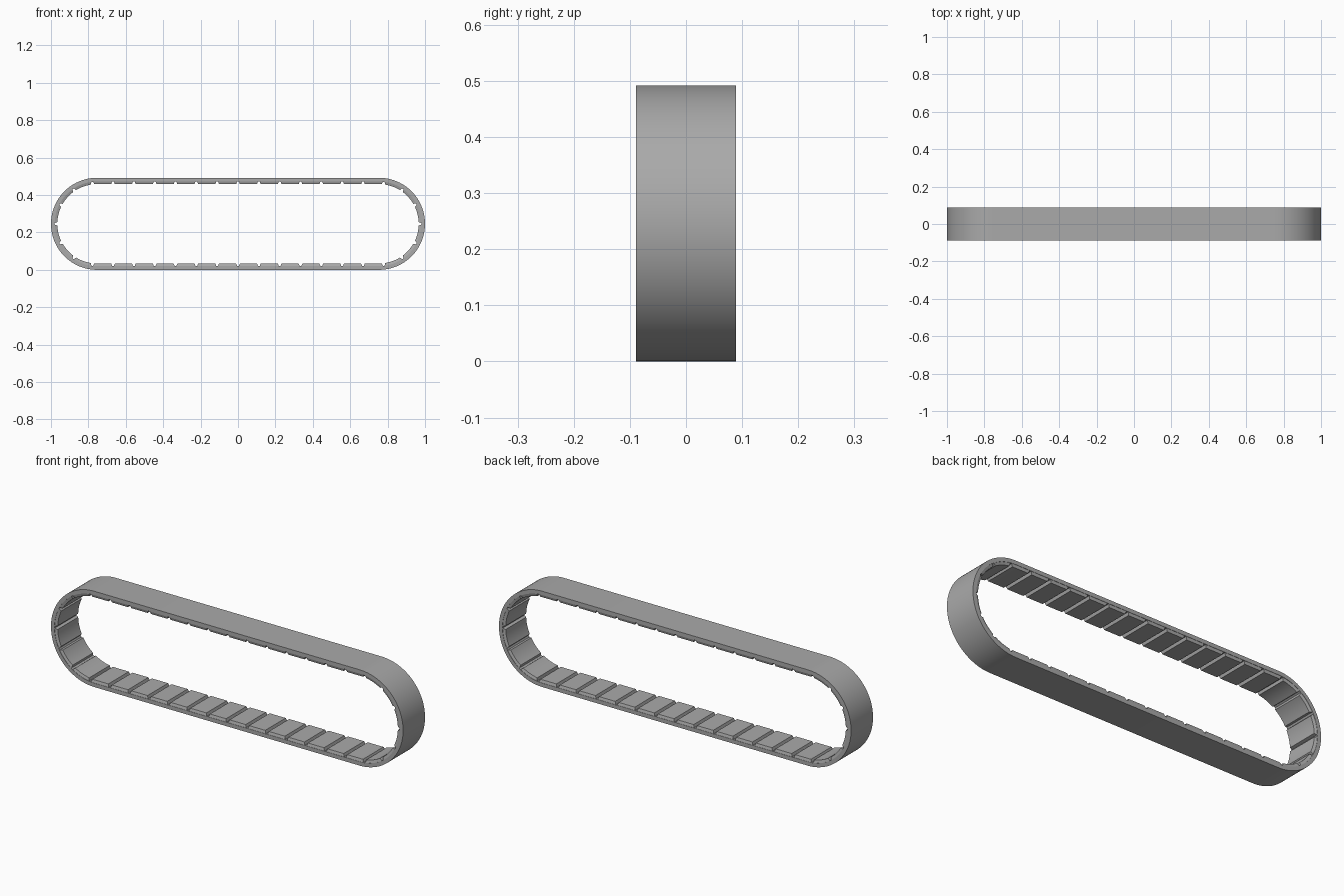
import bpy, bmesh, math

cube = bpy.data.objects.get("Cube")
if cube:
    bpy.data.objects.remove(cube)

RADIUS, HALF_STRAIGHT, HALF_WIDTH = 0.246, 0.754, 0.089
BAND, PAD, COUNT = 0.02, 0.014, 40
PITCH_RADIUS = 0.229
ARC = math.pi * PITCH_RADIUS
LENGTH = 4 * HALF_STRAIGHT + 2 * ARC
PITCH = LENGTH / COUNT

grey = bpy.data.materials.new("belt_grey")
grey.use_nodes = True
grey.diffuse_color = (0.4, 0.4, 0.4, 1)
grey.node_tree.nodes["Principled BSDF"].inputs["Base Color"].default_value = (0.4, 0.4, 0.4, 1)


def place(s, y, depth):
    """Point on the loop: s along it from the top middle, depth inward."""
    s %= LENGTH
    half = LENGTH / 2
    sign = 1
    if s >= half:
        s, sign = s - half, -1
    r = RADIUS - depth
    if s < HALF_STRAIGHT:
        x, z = s, r
    elif s < HALF_STRAIGHT + ARC:
        a = (s - HALF_STRAIGHT) / PITCH_RADIUS
        x, z = HALF_STRAIGHT + r * math.sin(a), r * math.cos(a)
    else:
        x, z = 2 * HALF_STRAIGHT + ARC - s, -r
    return (sign * x, y, RADIUS + sign * z)


def finish(bm, name, angle):
    bmesh.ops.recalc_face_normals(bm, faces=bm.faces)
    mesh = bpy.data.meshes.new(name)
    bm.to_mesh(mesh)
    bm.free()
    mesh.materials.append(grey)
    ob = bpy.data.objects.new(name, mesh)
    bpy.context.collection.objects.link(ob)
    bpy.ops.object.select_all(action="DESELECT")
    ob.select_set(True)
    bpy.context.view_layer.objects.active = ob
    bpy.ops.object.shade_smooth_by_angle(angle=math.radians(angle))


def sweep(bm, rings, closed):
    """Skin a row of cross-sections, each a loop of four points."""
    rows = [[bm.verts.new(p) for p in ring] for ring in rings]
    following = rows[1:] + (rows[:1] if closed else [])
    for a, b in zip(rows, following):
        for i in range(4):
            j = (i + 1) % 4
            bm.faces.new((a[i], a[j], b[j], b[i]))
    if not closed:
        bm.faces.new(rows[0])
        bm.faces.new(rows[-1])


# Outer band: straight runs joined by finely divided round ends
ARC_STEPS = 48
stations = [HALF_STRAIGHT + ARC * i / ARC_STEPS for i in range(ARC_STEPS + 1)]
stations += [s + LENGTH / 2 for s in stations]
bm = bmesh.new()
W = HALF_WIDTH
sweep(bm, [[place(s, -W, 0), place(s, W, 0), place(s, W, BAND), place(s, -W, BAND)]
           for s in stations], True)
finish(bm, "outer_band", 30)

# Inner tread pads with sloping edges, evenly spaced around the loop
bm = bmesh.new()
STEPS, GAP, SLOPE = 8, 0.004, 0.006
for k in range(COUNT):
    middle = (k + 0.5) * PITCH
    rings = []
    for i in range(STEPS + 1):
        t = 2 * i / STEPS - 1
        low = middle + t * (PITCH / 2 - GAP)
        high = middle + t * (PITCH / 2 - GAP - SLOPE)
        top = BAND + PAD
        rings.append([place(low, -W + 0.001, BAND - 0.002), place(low, W - 0.001, BAND - 0.002),
                      place(high, W - SLOPE, top), place(high, -W + SLOPE, top)])
    sweep(bm, rings, False)
finish(bm, "tread_pads", 25)
